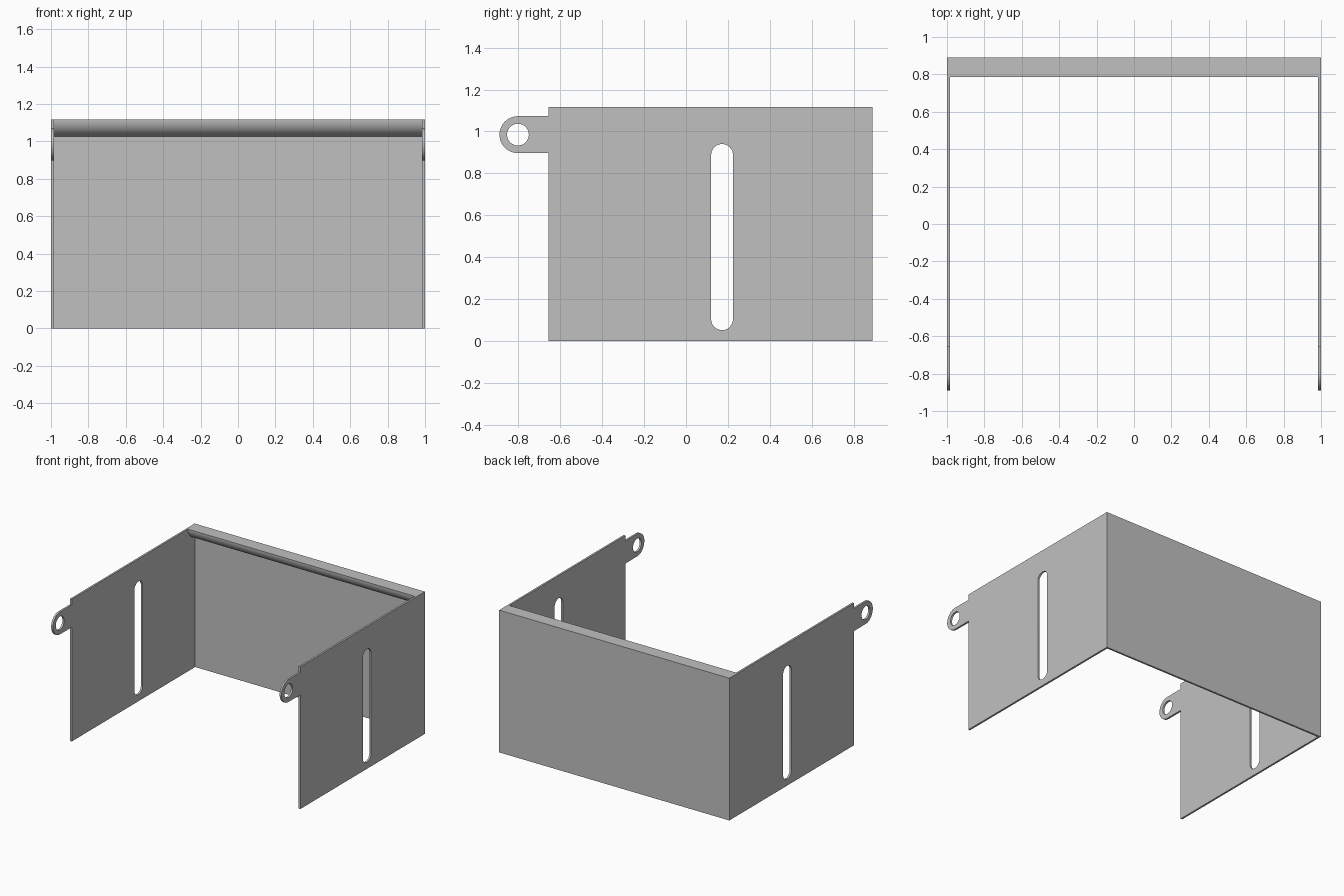
import bpy, bmesh
from math import sin, cos, pi, radians

cube = bpy.data.objects.get("Cube")
if cube:
    bpy.data.objects.remove(cube)

THICK = 0.015
BACK, FRONT, TOP = 0.89, -0.655, 1.117
TAB_Y, TAB_Z, TAB_R = -0.802, 0.985, 0.088
LIP_R = 0.09

steel = bpy.data.materials.new("light_grey_steel")
steel.use_nodes = True
grey = (0.53, 0.53, 0.53, 1)
steel.diffuse_color = grey
steel.node_tree.nodes["Principled BSDF"].inputs["Base Color"].default_value = grey


def arc(cy, cz, r, start, end, steps):
    """Points on an arc in the side plane, angles in degrees."""
    angles = [radians(start + (end - start) * i / steps) for i in range(steps + 1)]
    return [(cy + r * cos(a), cz + r * sin(a)) for a in angles]


def sheet(name, loops, x, width):
    """Extrude outline and hole loops of (y, z) points along x."""
    curve = bpy.data.curves.new(name, 'CURVE')
    curve.dimensions = '2D'
    curve.fill_mode = 'BOTH'
    curve.extrude = width / 2
    for loop in loops:
        spline = curve.splines.new('POLY')
        spline.points.add(len(loop) - 1)
        for point, (y, z) in zip(spline.points, loop):
            point.co = (y, z, 0, 1)
        spline.use_cyclic_u = True
    obj = bpy.data.objects.new(name, curve)
    bpy.context.collection.objects.link(obj)
    obj.rotation_euler = (pi / 2, 0, pi / 2)
    obj.location.x = x
    bpy.ops.object.select_all(action='DESELECT')
    obj.select_set(True)
    bpy.context.view_layer.objects.active = obj
    bpy.ops.object.convert(target='MESH')
    obj = bpy.context.object
    # Weld caps to walls
    bm = bmesh.new()
    bm.from_mesh(obj.data)
    bmesh.ops.remove_doubles(bm, verts=bm.verts, dist=0.0001)
    bmesh.ops.recalc_face_normals(bm, faces=bm.faces)
    bm.to_mesh(obj.data)
    bm.free()
    obj.data.materials.clear()
    obj.data.materials.append(steel)
    bpy.ops.object.shade_smooth_by_angle(angle=radians(30))
    return obj


# Side plates with rounded tab, pivot hole and long slot
outline = [(FRONT, 0), (BACK, 0), (BACK, TOP), (FRONT, TOP), (FRONT, TAB_Z + TAB_R)]
outline += arc(TAB_Y, TAB_Z, TAB_R, 90, 270, 24)
outline += [(FRONT, TAB_Z - TAB_R)]
hole = arc(TAB_Y, TAB_Z, 0.052, 0, 350, 35)
slot = arc(0.172, 0.888, 0.052, 0, 180, 16) + arc(0.172, 0.104, 0.052, 180, 360, 16)
for name, side in (("left_plate", 1), ("right_plate", -1)):
    sheet(name, [outline, hole, slot], side * (1 - THICK / 2), THICK)

# Back panel with a rounded lip along its top edge
inner = BACK - THICK
profile = [(inner, 0), (BACK, 0), (BACK, TOP)]
profile += arc(inner, TOP, LIP_R, 180, 270, 16)
sheet("back_panel", [profile], 0, 2 - 2 * THICK)
